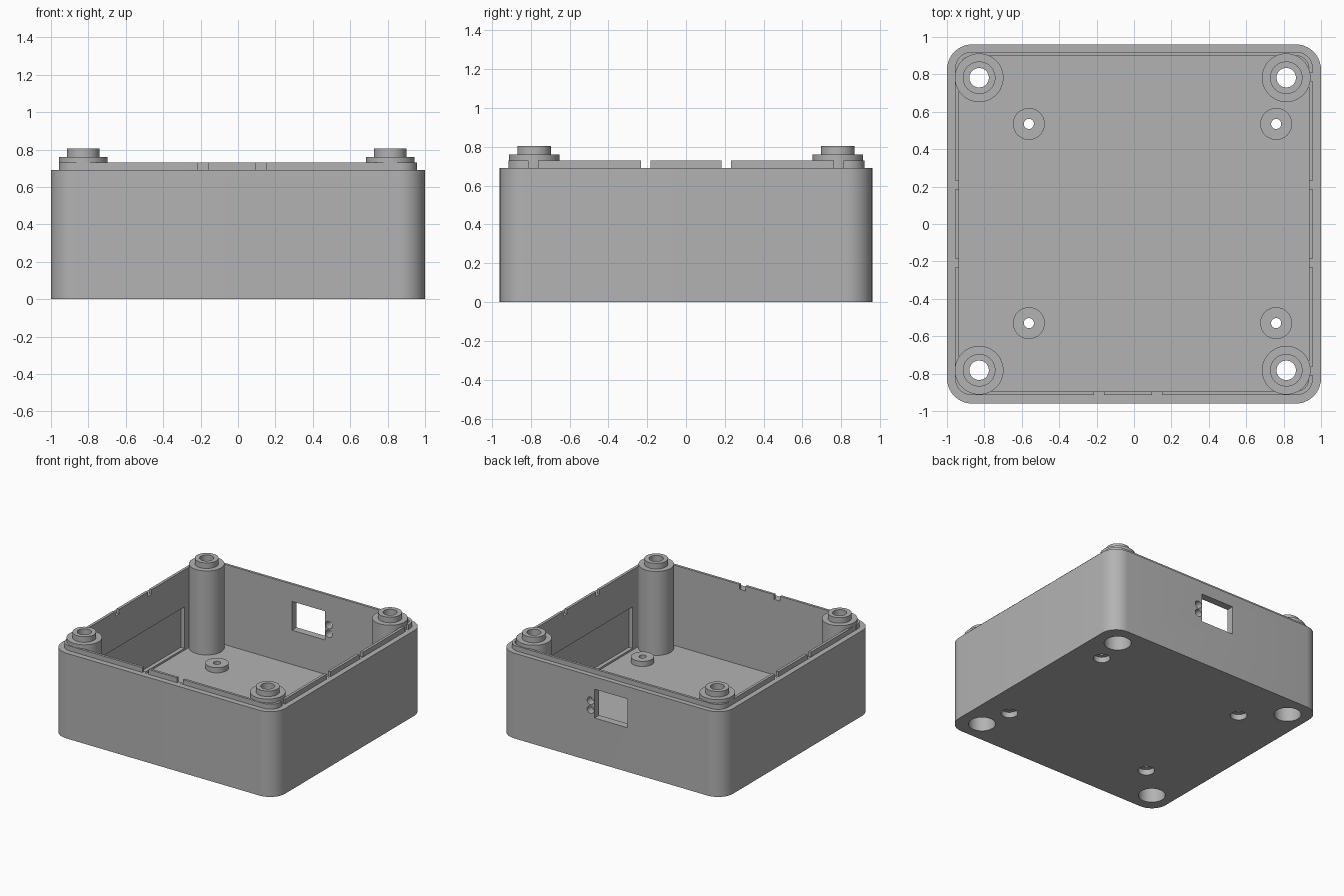
import bpy, bmesh, math

if "Cube" in bpy.data.objects:
    bpy.data.objects.remove(bpy.data.objects["Cube"])

grey = bpy.data.materials.new("plain grey")
grey.diffuse_color = (0.45, 0.45, 0.45, 1)
grey.use_nodes = True
grey.node_tree.nodes["Principled BSDF"].inputs["Base Color"].default_value = grey.diffuse_color


def prism(name, outline, z0, z1):
    """Extrude a flat outline from z0 to z1."""
    bm = bmesh.new()
    face = bm.faces.new([bm.verts.new((x, y, z0)) for x, y in outline])
    up = bmesh.ops.extrude_face_region(bm, geom=[face])["geom"]
    bmesh.ops.translate(bm, vec=(0, 0, z1 - z0),
                        verts=[v for v in up if isinstance(v, bmesh.types.BMVert)])
    bmesh.ops.recalc_face_normals(bm, faces=bm.faces)
    mesh = bpy.data.meshes.new(name)
    bm.to_mesh(mesh)
    bm.free()
    mesh.materials.append(grey)
    obj = bpy.data.objects.new(name, mesh)
    bpy.context.collection.objects.link(obj)
    return obj


def rounded(x0, x1, y0, y1, r, n=10):
    """Outline of a rectangle with rounded corners."""
    pts = []
    corners = [(x1 - r, y1 - r), (x0 + r, y1 - r), (x0 + r, y0 + r), (x1 - r, y0 + r)]
    for k, (cx, cy) in enumerate(corners):
        for i in range(n + 1):
            a = math.pi / 2 * (k + i / n)
            pts.append((cx + r * math.cos(a), cy + r * math.sin(a)))
    return pts


def circle(x, y, r, n=48):
    return [(x + r * math.cos(2 * math.pi * i / n), y + r * math.sin(2 * math.pi * i / n))
            for i in range(n)]


def box(name, x0, x1, y0, y1, z0, z1):
    return prism(name, [(x0, y0), (x1, y0), (x1, y1), (x0, y1)], z0, z1)


def combine(target, tool, operation):
    """Apply a boolean and discard the tool."""
    mod = target.modifiers.new("boolean", "BOOLEAN")
    mod.operation, mod.solver, mod.object = operation, "EXACT", tool
    bpy.context.view_layer.objects.active = target
    bpy.ops.object.modifier_apply(modifier=mod.name)
    bpy.data.objects.remove(tool)


def cut(tool):
    combine(case, tool, "DIFFERENCE")


def add(tool):
    combine(case, tool, "UNION")


FLOOR, RIM, LIP = 0.08, 0.69, 0.73

# Outer case with the raised lip, hollowed out
case = prism("case", rounded(-1, 1, -0.96, 0.96, 0.135), 0, RIM)
add(prism("lip", rounded(-0.957, 0.957, -0.915, 0.92, 0.09), 0.5, LIP))
cut(prism("cavity", rounded(-0.935, 0.935, -0.895, 0.9, 0.07), FLOOR, 1))

# Notches in the lip: two in front, four on each side
for x in (-0.187, 0.122):
    cut(box("front_notch", x - 0.027, x + 0.027, -0.95, -0.85, RIM + 0.001, 0.8))
for side in (-1, 1):
    for y in (-0.787, -0.208, 0.208, 0.787):
        xs = sorted((side * 0.9, side * 0.98))
        cut(box("side_notch", *xs, y - 0.024, y + 0.024, RIM + 0.001, 0.8))

# Shallow pockets inside both side walls
for side in (-1, 1):
    xs = sorted((side * 0.9, side * 0.967))
    cut(box("side_pocket", *xs, -0.65, 0.65, 0.095, 0.43))

# Connector window and two small round holes in the back wall
cut(box("window", -0.147, 0.147, 0.8, 1.1, 0.357, 0.59))
for z in (0.415, 0.487):
    hole = prism("indicator_hole", circle(0, 0, 0.03, 24), -0.2, 0.2)
    hole.rotation_euler.x = math.pi / 2
    hole.location = (0.183, 0.95, z)
    bpy.context.view_layer.update()
    cut(hole)

# Corner screw posts and board standoffs
posts = [(x, y) for x in (-0.828, 0.814) for y in (-0.782, 0.782)]
standoffs = [(x, y) for x in (-0.562, 0.76) for y in (-0.53, 0.535)]
for x, y in posts:
    add(prism("post", circle(x, y, 0.13), 0.04, 0.76))
    add(prism("post_collar", circle(x, y, 0.087), 0.7, 0.805))
for x, y in standoffs:
    add(prism("standoff", circle(x, y, 0.085), 0.04, 0.122))

# Screw holes with wider recesses from below
for x, y in posts:
    cut(prism("screw_hole", circle(x, y, 0.052), -0.1, 1))
    cut(prism("screw_recess", circle(x, y, 0.1), -0.1, 0.5))
for x, y in standoffs:
    cut(prism("pin_hole", circle(x, y, 0.027, 32), -0.1, 0.3))
    cut(prism("pin_recess", circle(x, y, 0.062, 32), -0.1, 0.045))

# Smooth the round surfaces, keep the edges sharp
bpy.ops.object.select_all(action="DESELECT")
case.select_set(True)
bpy.context.view_layer.objects.active = case
bpy.ops.object.shade_smooth_by_angle(angle=math.radians(30))
